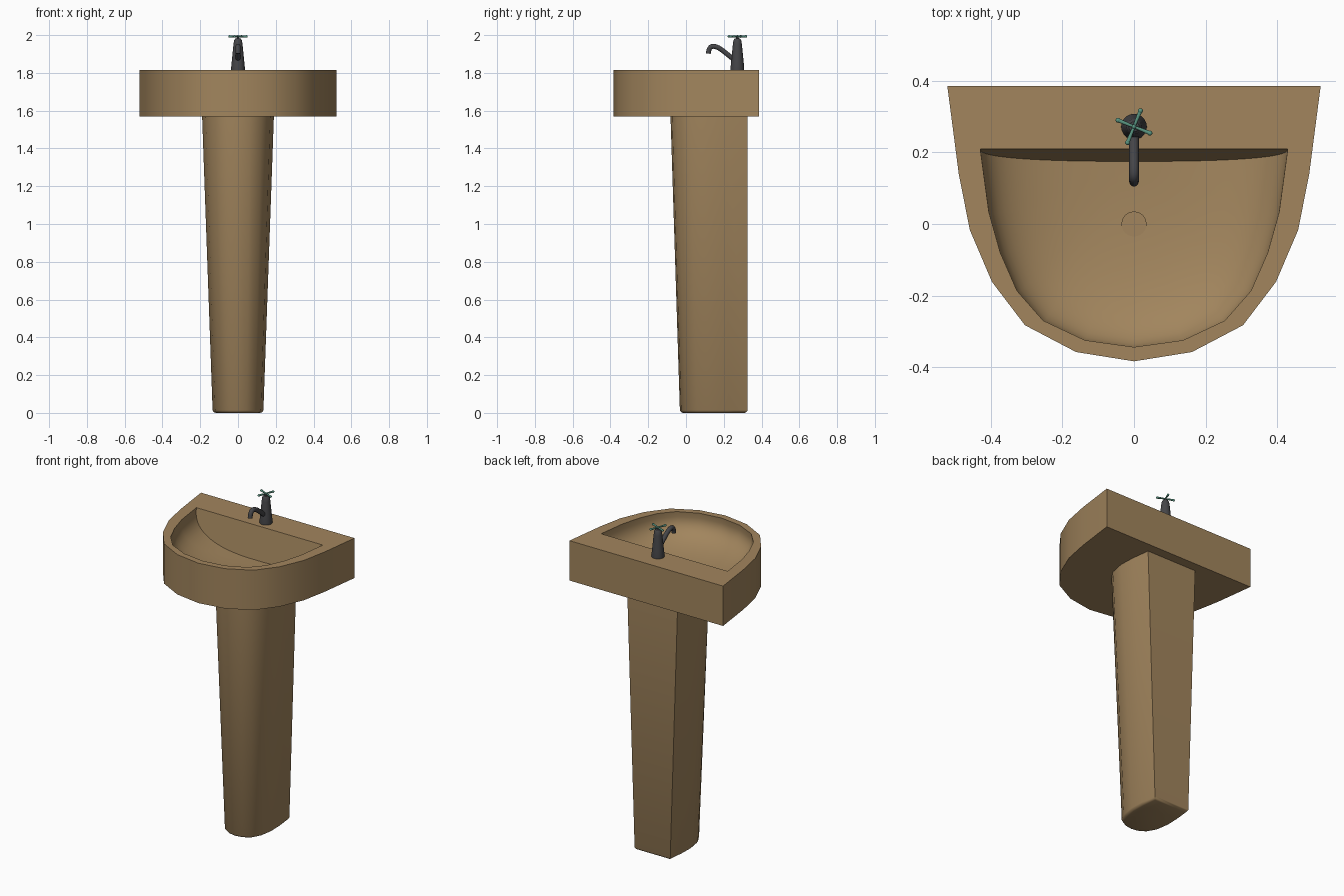
import bpy, bmesh, math
from mathutils import Vector

if "Cube" in bpy.data.objects:
    bpy.data.objects.remove(bpy.data.objects["Cube"])


def material(name, rgb):
    m = bpy.data.materials.new(name)
    m.diffuse_color = (*rgb, 1)
    m.use_nodes = True
    m.node_tree.nodes["Principled BSDF"].inputs["Base Color"].default_value = m.diffuse_color
    return m


TAN = material("tan_ceramic", (0.36, 0.235, 0.11))
DARK = material("dark_metal", (0.06, 0.06, 0.065))
GREEN = material("green_metal", (0.10, 0.30, 0.22))


def finish(bm, name, mat, angle=35):
    bmesh.ops.recalc_face_normals(bm, faces=bm.faces)
    me = bpy.data.meshes.new(name)
    bm.to_mesh(me)
    bm.free()
    ob = bpy.data.objects.new(name, me)
    bpy.context.collection.objects.link(ob)
    me.materials.append(mat)
    bpy.ops.object.select_all(action='DESELECT')
    ob.select_set(True)
    bpy.context.view_layer.objects.active = ob
    bpy.ops.object.shade_smooth_by_angle(angle=math.radians(angle))
    return ob


def mirror(half):
    """Right half of an outline, ending on x = 0, to the full outline."""
    return half + [(-x, y) for x, y in reversed(half[:-1])]


def ring(bm, pts):
    return [bm.verts.new(p) for p in pts]


def bridge(bm, a, b, closed=False):
    n = len(a)
    for i in range(n if closed else n - 1):
        j = (i + 1) % n
        bm.faces.new((a[i], a[j], b[j], b[i]))


# Basin: D-shaped slab with a hollow bowl
TOP, BOTTOM, DEPTH = 1.815, 1.57, 0.195
outer = mirror([(.522, .386), (.49, .14), (.459, -.017), (.397, -.162),
                (.305, -.283), (.162, -.358), (0, -.384)])
inner = mirror([(.43, .21), (.406, .034), (.374, -.08), (.327, -.187),
                (.254, -.27), (.137, -.325), (0, -.344)])


def bowl_drop(s):
    return max(0, 1 - s ** 2.5) ** (1 / 2.5)


bm = bmesh.new()
top = ring(bm, [(x, y, TOP) for x, y in outer])
low = ring(bm, [(x, y, BOTTOM) for x, y in outer])
bridge(bm, top, low, True)
bm.faces.new(low)
rows = []
for k in range(15):
    s = math.cos(math.radians(85) * k / 14) ** 0.8
    f = bowl_drop(s)
    rows.append(ring(bm, [(x * s, .21 + (y - .21) * s - .035 * f, TOP - DEPTH * f)
                          for x, y in inner]))
bridge(bm, top, rows[0], True)
for a, b in zip(rows, rows[1:]):
    bridge(bm, a, b)
# Last ring closes the floor, then the flat back wall of the bowl
bm.faces.new(rows[-1])
bm.faces.new([r[0] for r in rows] + [r[-1] for r in reversed(rows)])
finish(bm, "basin", TAN)

# Drain plug in the bowl floor
bm = bmesh.new()
bmesh.ops.create_cone(bm, cap_ends=True, segments=24, radius1=.035, radius2=.035, depth=.02)
bmesh.ops.translate(bm, verts=bm.verts, vec=(0, 0, TOP - DEPTH * bowl_drop(.37) - .007))
finish(bm, "drain_plug", TAN)

# Pedestal: tapered column, flat at the back and rounded at the front
section = mirror([(.90, 1), (.98, .72), (1, .48), (.9, .25), (.66, .09), (.34, .02), (0, 0)])


def pedestal_ring(bm, z, inset=0):
    t = z / BOTTOM
    w = .134 + .056 * t - inset
    front = -.032 - .05 * t + inset
    back = .326 - inset
    return ring(bm, [(x * w, front + y * (back - front), z) for x, y in section])


bm = bmesh.new()
levels = [pedestal_ring(bm, z, i) for z, i in
          ((0, .016), (.004, .006), (.014, 0), (BOTTOM + .01, 0))]
for a, b in zip(levels, levels[1:]):
    bridge(bm, a, b, True)
bm.faces.new(levels[0])
bm.faces.new(levels[-1])
finish(bm, "pedestal", TAN, 60)

# Faucet body: lathed profile of (radius, height)
FY = .272
profile = [(.036, 1.812), (.036, 1.83), (.033, 1.86), (.024, 1.95),
           (.021, 1.972), (.014, 1.982), (.006, 1.984), (.006, 1.993)]
bm = bmesh.new()
N = 20
rings = [ring(bm, [(r * math.cos(2 * math.pi * i / N), FY + r * math.sin(2 * math.pi * i / N), z)
                   for i in range(N)]) for r, z in profile]
for a, b in zip(rings, rings[1:]):
    bridge(bm, a, b, True)
bm.faces.new(rings[0])
bm.faces.new(rings[-1])
finish(bm, "faucet_body", DARK)

# Spout: bevelled curve
cu = bpy.data.curves.new("spout", 'CURVE')
cu.dimensions = '3D'
cu.bevel_depth = .0135
cu.bevel_resolution = 3
cu.use_fill_caps = True
sp = cu.splines.new('NURBS')
path = [(.265, 1.862), (.225, 1.893), (.185, 1.928), (.15, 1.944), (.122, 1.94), (.118, 1.902)]
sp.points.add(len(path) - 1)
for p, (y, z) in zip(sp.points, path):
    p.co = (0, y, z, 1)
sp.order_u = 4
sp.use_endpoint_u = True
sp.resolution_u = 4
cu.materials.append(DARK)
bpy.context.collection.objects.link(bpy.data.objects.new("spout", cu))

# Cross handle: four tapered arms with ball tips and a hub
bm = bmesh.new()
hub = Vector((0, FY, 1.993))


def ball(r, at):
    v = bmesh.ops.create_uvsphere(bm, u_segments=12, v_segments=8, radius=r)['verts']
    bmesh.ops.translate(bm, verts=v, vec=at)


ball(.007, hub)
for k in range(4):
    a = math.radians(68 + 90 * k)
    d = Vector((math.cos(a), math.sin(a), 0))
    v = bmesh.ops.create_cone(bm, cap_ends=True, segments=10, radius1=.004, radius2=.006, depth=.049)['verts']
    rot = d.to_track_quat('Z', 'Y').to_matrix()
    bmesh.ops.rotate(bm, verts=v, cent=(0, 0, 0), matrix=rot)
    bmesh.ops.translate(bm, verts=v, vec=hub + d * .0245)
    ball(.007, hub + d * .048)
finish(bm, "cross_handle", GREEN, 50)
